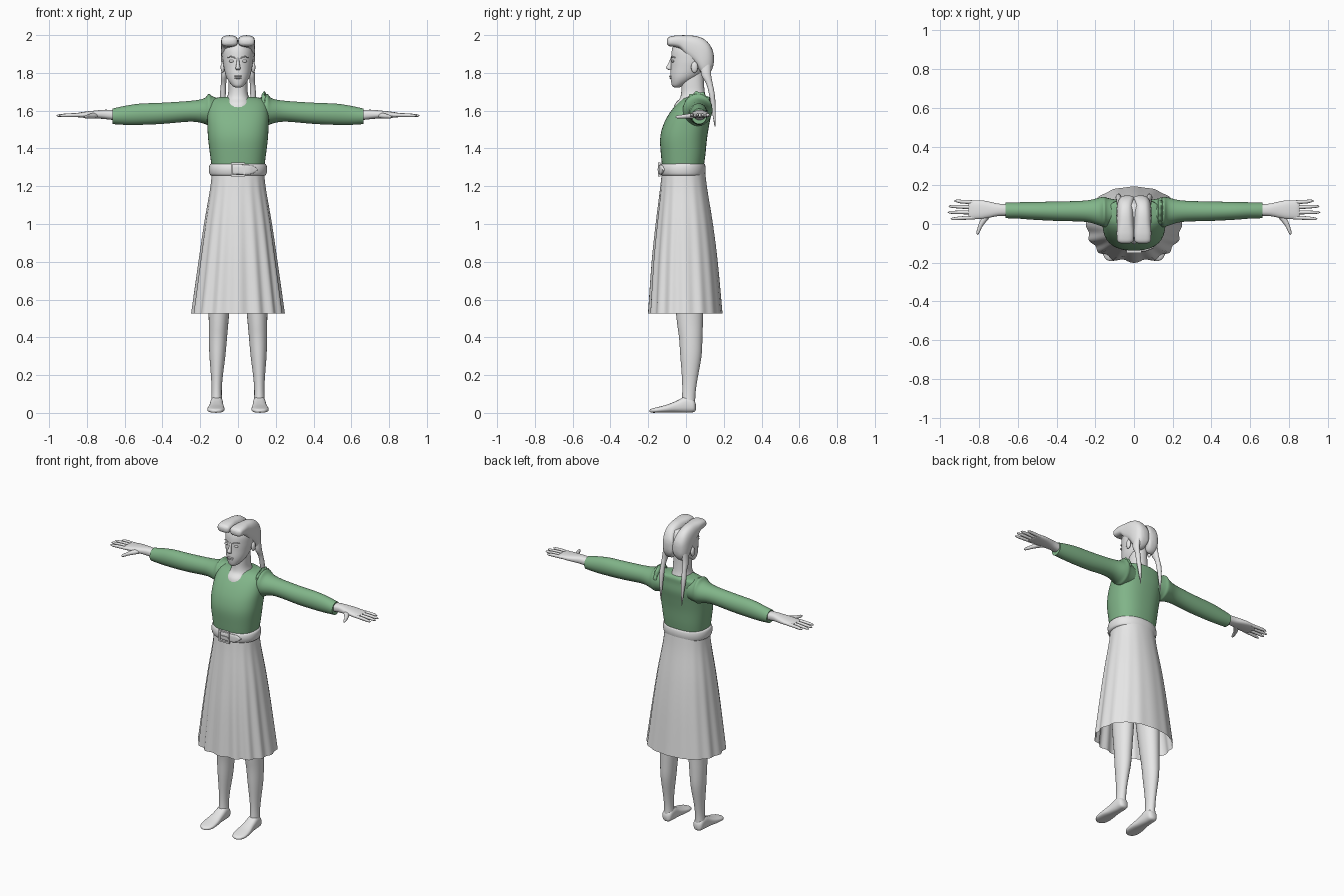
import bpy, bmesh, math

def material(name, rgb):
    m = bpy.data.materials.new(name)
    m.diffuse_color = (*rgb, 1)
    return m

GREY = material("light grey", (0.8, 0.8, 0.8))
GREEN = material("soft green", (0.22, 0.46, 0.25))

def finish(name, bm, mat, mirror=False, angle=60):
    bmesh.ops.recalc_face_normals(bm, faces=bm.faces)
    me = bpy.data.meshes.new(name)
    bm.to_mesh(me)
    bm.free()
    me.materials.append(mat)
    ob = bpy.data.objects.new(name, me)
    bpy.context.collection.objects.link(ob)
    bpy.ops.object.select_all(action='DESELECT')
    ob.select_set(True)
    bpy.context.view_layer.objects.active = ob
    bpy.ops.object.shade_smooth_by_angle(angle=math.radians(angle))
    if mirror:
        ob.modifiers.new("mirror", 'MIRROR').use_clip = False
    return ob

def spline(rows, steps):
    """Smooth rows of numbers with a Catmull-Rom curve."""
    out = []
    for i in range(len(rows) - 1):
        p0, p1, p2, p3 = (rows[max(0, min(len(rows) - 1, i + k))] for k in (-1, 0, 1, 2))
        for s in range(steps):
            t = s / steps
            out.append([0.5 * (2 * b + (c - a) * t + (2 * a - 5 * b + 4 * c - d) * t * t
                               + (3 * b - a - 3 * c + d) * t ** 3)
                        for a, b, c, d in zip(p0, p1, p2, p3)])
    return out + [list(rows[-1])]

def loft(name, axis, rows, mat=GREY, n=28, e=2.0, mirror=False, caps=True, wave=None, steps=4):
    """Rows: position along axis, two centre coordinates, two radii."""
    bm = bmesh.new()
    rings = []
    pts = spline(rows, steps)
    for k, (t, c1, c2, r1, r2) in enumerate(pts):
        ring = []
        for i in range(n):
            a = 2 * math.pi * i / n
            c, s = math.cos(a), math.sin(a)
            w = wave(k / (len(pts) - 1), a) if wave else 1
            p = c1 + w * max(r1, .001) * math.copysign(abs(c) ** (2 / e), c)
            q = c2 + w * max(r2, .001) * math.copysign(abs(s) ** (2 / e), s)
            ring.append(bm.verts.new({'x': (t, p, q), 'y': (p, t, q), 'z': (p, q, t)}[axis]))
        rings.append(ring)
    for a, b in zip(rings, rings[1:]):
        for i in range(n):
            j = (i + 1) % n
            bm.faces.new((a[i], a[j], b[j], b[i]))
    if caps:
        bm.faces.new(rings[0])
        bm.faces.new(rings[-1])
    return finish(name, bm, mat, mirror)

def blob(name, centre, radii, mirror=False):
    bm = bmesh.new()
    bmesh.ops.create_uvsphere(bm, u_segments=16, v_segments=10, radius=1)
    bmesh.ops.scale(bm, vec=radii, verts=bm.verts)
    bmesh.ops.translate(bm, vec=centre, verts=bm.verts)
    return finish(name, bm, GREY, mirror)

def box(name, centre, size):
    bm = bmesh.new()
    bmesh.ops.create_cube(bm, size=1)
    bmesh.ops.scale(bm, vec=size, verts=bm.verts)
    bmesh.ops.translate(bm, vec=centre, verts=bm.verts)
    return finish(name, bm, GREY, angle=30)

# Skirt with pleats that deepen towards the hem and the front
def pleats(k, a):
    front = 0.5 - 0.5 * math.sin(a)
    return 1 + k * (0.008 + 0.03 * front) * math.cos(16 * a)

loft("skirt", 'z', [(1.27, 0, -.013, .138, .115), (1.18, 0, -.012, .148, .125),
                    (1.0, 0, -.008, .178, .150), (.8, 0, -.005, .206, .172),
                    (.525, 0, -.001, .243, .193)],
     n=128, e=2.25, caps=False, wave=pleats)

# Belt, buckle and strap end
loft("belt", 'z', [(1.255, 0, -.015, .136, .108), (1.262, 0, -.017, .149, .117),
                   (1.288, 0, -.018, .154, .122), (1.313, 0, -.017, .15, .118),
                   (1.322, 0, -.015, .136, .108)], n=48, e=2.2)
for z in (1.256, 1.32):
    box("buckle_bar", (0, -.142, z), (.076, .014, .01))
for x in (-.033, .033):
    box("buckle_side", (x, -.142, 1.288), (.01, .014, .07))
box("buckle_pin", (.006, -.145, 1.288), (.056, .01, .009))
loft("strap_end", 'x', [(-.025, -.138, 1.288, .007, .024), (.05, -.135, 1.288, .008, .026),
                        (.08, -.126, 1.288, .008, .02), (.104, -.118, 1.288, .006, .002)], e=3)

# Blouse body
loft("blouse", 'z', [(1.29, 0, -.017, .137, .108), (1.36, 0, -.015, .147, .117),
                     (1.45, 0, -.013, .158, .124), (1.52, 0, 0, .162, .122),
                     (1.58, 0, .02, .163, .112), (1.63, 0, .038, .155, .092),
                     (1.66, 0, .055, .135, .075), (1.673, 0, .065, .09, .06)],
     GREEN, n=48, e=2.4)

# Sleeves with a gathered shoulder
loft("sleeve", 'x', [(.09, .06, 1.595, .065, .066), (.135, .06, 1.6, .074, .076),
                     (.155, .062, 1.604, .078, .085), (.18, .064, 1.598, .072, .067),
                     (.25, .066, 1.597, .055, .055), (.4, .066, 1.586, .05, .056),
                     (.52, .068, 1.581, .046, .056), (.6, .07, 1.575, .042, .05),
                     (.664, .07, 1.57, .04, .041)], GREEN, mirror=True)
loft("shoulder_ruffle", 'x', [(.125, .064, 1.618, .066, .066), (.14, .064, 1.62, .07, .08),
                              (.152, .064, 1.62, .06, .06)], GREEN, n=56, steps=2,
     wave=lambda k, a: 1 + .06 * math.sin(12 * a) * math.sin(math.pi * k))

# Hands
loft("hand", 'x', [(.64, .072, 1.575, .03, .027), (.70, .073, 1.58, .032, .025),
                   (.75, .074, 1.58, .042, .021), (.79, .074, 1.579, .048, .018),
                   (.84, .073, 1.577, .048, .013), (.855, .073, 1.576, .044, .008)],
     e=2.4, mirror=True)
for y0, y1, tip in ((.112, .119, .93), (.086, .091, .958), (.06, .06, .962), (.034, .027, .948)):
    loft("finger", 'x', [(.82, y0, 1.577, .01, .01), (.89, (y0 + y1) / 2, 1.576, .0095, .01),
                         (tip - .015, y1, 1.574, .007, .007), (tip, y1, 1.573, .001, .001)],
         n=12, mirror=True)
loft("thumb", 'y', [(.07, .735, 1.577, .02, .015), (.03, .768, 1.573, .02, .014),
                    (-.01, .793, 1.569, .012, .011), (-.045, .806, 1.567, .008, .008),
                    (-.056, .808, 1.566, .001, .001)], n=14, mirror=True)

# Legs and feet
loft("leg", 'z', [(1.0, .085, .01, .08, .09), (.75, .093, .012, .068, .085),
                  (.5, .102, .02, .053, .07), (.4, .106, .025, .048, .062),
                  (.3, .109, .026, .042, .056), (.18, .112, .02, .03, .041),
                  (.1, .113, .015, .027, .035), (.03, .113, .012, .032, .037)], mirror=True)
loft("foot", 'y', [(.052, .113, .03, .012, .015), (.04, .113, .037, .03, .033),
                   (0, .113, .044, .034, .043), (-.05, .114, .033, .037, .031),
                   (-.1, .116, .023, .044, .021), (-.15, .117, .016, .044, .015),
                   (-.18, .117, .012, .03, .011), (-.192, .117, .01, .008, .005)],
     e=2.6, mirror=True)

# Neck and head
loft("neck", 'z', [(1.59, 0, .03, .07, .10), (1.635, 0, .028, .072, .087),
                   (1.665, 0, .037, .06, .07), (1.70, 0, .037, .051, .062),
                   (1.75, 0, .035, .05, .06), (1.81, 0, .035, .05, .06)], e=2.3)
loft("head", 'z', [(1.722, 0, -.05, .012, .012), (1.733, 0, -.043, .03, .031),
                   (1.76, 0, -.02, .052, .06), (1.79, 0, 0, .066, .082),
                   (1.83, 0, .015, .075, .095), (1.87, 0, .025, .081, .104),
                   (1.92, 0, .025, .081, .1), (1.965, 0, .02, .06, .08)], n=36)
loft("nose", 'z', [(1.88, 0, -.074, .006, .006), (1.85, 0, -.083, .008, .011),
                   (1.826, 0, -.09, .013, .015), (1.815, 0, -.082, .01, .009)], n=16)
blob("eye", (.034, -.069, 1.862), (.015, .008, .007), True)
loft("eyebrow", 'x', [(.014, -.077, 1.879, .004, .003), (.036, -.073, 1.886, .005, .003),
                      (.055, -.058, 1.881, .004, .002)], n=10, mirror=True)
blob("upper_lip", (0, -.08, 1.782), (.022, .009, .005))
blob("lower_lip", (0, -.078, 1.773), (.018, .01, .005))
blob("ear", (.081, .045, 1.83), (.011, .018, .03), True)

# Hair: two swept-up halves with a centre parting, and two tails
loft("hair_half", 'y', [(-.101, .045, 1.965, .02, .012), (-.09, .045, 1.966, .04, .024),
                        (-.06, .045, 1.967, .044, .03), (-.03, .045, 1.963, .044, .036),
                        (0, .045, 1.945, .044, .054), (.05, .045, 1.92, .045, .075),
                        (.09, .044, 1.885, .045, .097), (.12, .041, 1.875, .041, .082),
                        (.14, .034, 1.873, .033, .05), (.147, .034, 1.873, .012, .02)],
     e=2.7, mirror=True)
loft("hair_tail", 'z', [(1.85, .065, .105, .018, .028), (1.79, .073, .107, .017, .026),
                        (1.74, .077, .125, .014, .017), (1.68, .08, .138, .015, .015),
                        (1.6, .078, .147, .009, .01), (1.515, .076, .153, .002, .002)],
     n=16, mirror=True)
